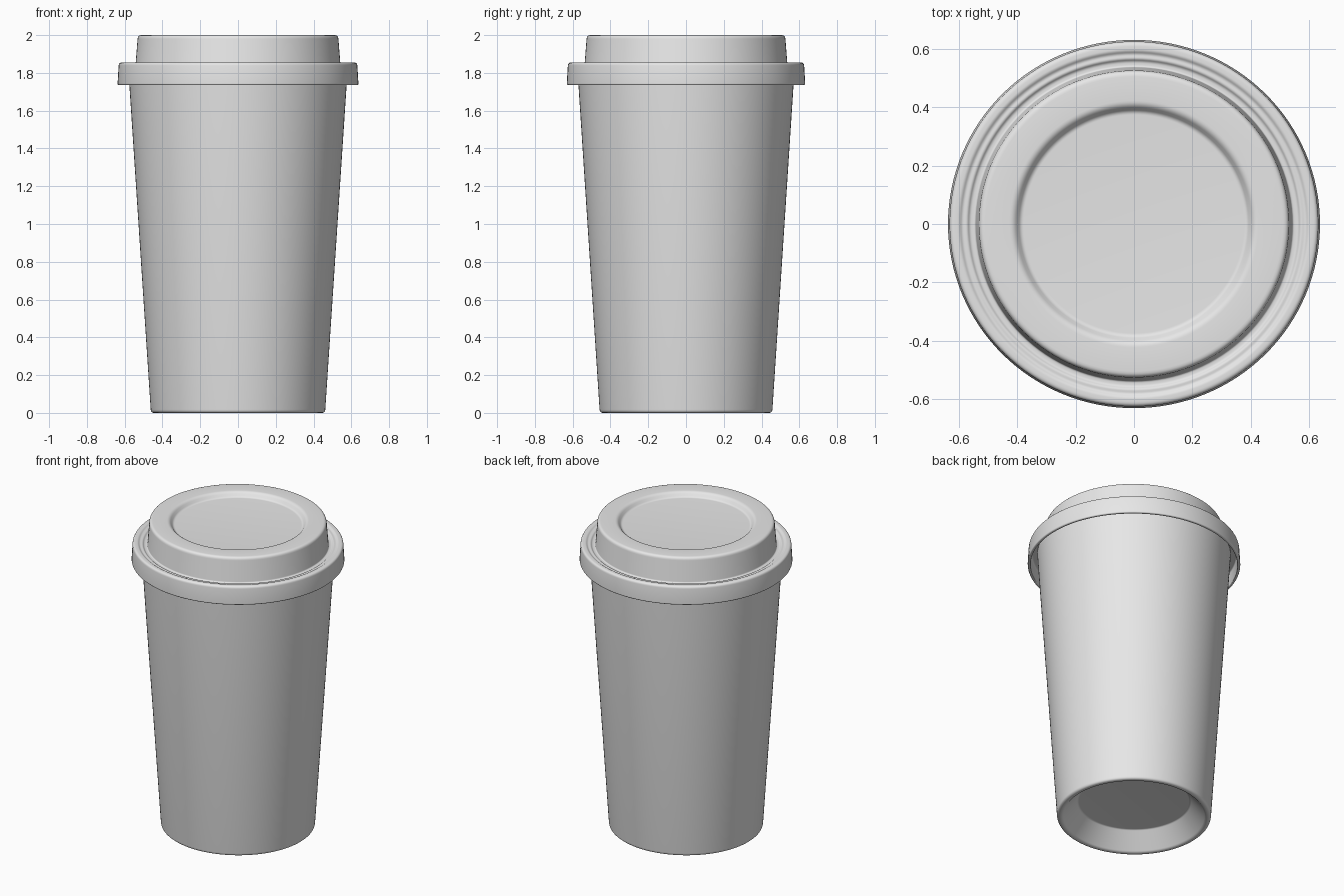
import bpy
import bmesh
import math
from mathutils import Vector

SEGMENTS = 128
DEPTH_SCALE = 0.99  # slightly narrower front to back

default_cube = bpy.data.objects.get("Cube")
if default_cube:
    bpy.data.objects.remove(default_cube, do_unlink=True)


def make_material(name, colour):
    mat = bpy.data.materials.new(name)
    mat.use_nodes = True
    mat.diffuse_color = colour
    mat.node_tree.nodes["Principled BSDF"].inputs["Base Color"].default_value = colour
    return mat


def round_profile(points, steps=5):
    """Replace each (radius, height, fillet) corner with a small curve."""
    path = []
    for i, (r, z, fillet) in enumerate(points):
        corner = Vector((r, 0, z))
        if fillet == 0:
            path.append(corner)
            continue
        before = Vector((points[i - 1][0], 0, points[i - 1][1]))
        after = Vector((points[i + 1][0], 0, points[i + 1][1]))
        start = corner + (before - corner).normalized() * fillet
        end = corner + (after - corner).normalized() * fillet
        for s in range(steps + 1):
            t = s / steps
            path.append(start * (1 - t) ** 2 + corner * 2 * t * (1 - t) + end * t ** 2)
    return path


def lathe(name, points, mat):
    bm = bmesh.new()
    verts = [bm.verts.new((p.x, p.y * DEPTH_SCALE, p.z)) for p in round_profile(points)]
    edges = [bm.edges.new(pair) for pair in zip(verts, verts[1:])]
    bmesh.ops.spin(bm, geom=verts + edges, cent=(0, 0, 0), axis=(0, 0, 1),
                   angle=math.tau, steps=SEGMENTS)
    bmesh.ops.remove_doubles(bm, verts=bm.verts, dist=0.0003)
    bmesh.ops.recalc_face_normals(bm, faces=bm.faces)
    bmesh.ops.scale(bm, vec=(1, DEPTH_SCALE, 1), verts=bm.verts)
    mesh = bpy.data.meshes.new(name)
    bm.to_mesh(mesh)
    bm.free()
    mesh.materials.append(mat)
    obj = bpy.data.objects.new(name, mesh)
    bpy.context.collection.objects.link(obj)
    bpy.ops.object.select_all(action="DESELECT")
    obj.select_set(True)
    bpy.context.view_layer.objects.active = obj
    bpy.ops.object.shade_smooth_by_angle(angle=math.radians(35))
    return obj


grey = make_material("light grey", (0.8, 0.8, 0.8, 1))

# Tapered cup with a sloped recess under its base
lathe("cup", [
    (0, 0.108, 0),
    (0.337, 0.108, 0.008),
    (0.43, 0, 0.012),
    (0.461, 0, 0.018),
    (0.58, 1.81, 0),
    (0, 1.81, 0),
], grey)

# Lid: sunken top, raised ring, gutter, and an overhanging hollow rim
lathe("lid", [
    (0, 1.97, 0),
    (0.388, 1.97, 0.01),
    (0.412, 2.0, 0.015),
    (0.53, 2.0, 0.02),
    (0.543, 1.838, 0.008),
    (0.562, 1.838, 0.006),
    (0.572, 1.848, 0.006),
    (0.588, 1.846, 0.006),
    (0.6, 1.855, 0.006),
    (0.631, 1.855, 0.016),
    (0.638, 1.735, 0.01),
    (0.62, 1.735, 0.005),
    (0.615, 1.815, 0.01),
    (0.53, 1.815, 0),
    (0.515, 1.955, 0),
    (0, 1.955, 0),
], grey)
